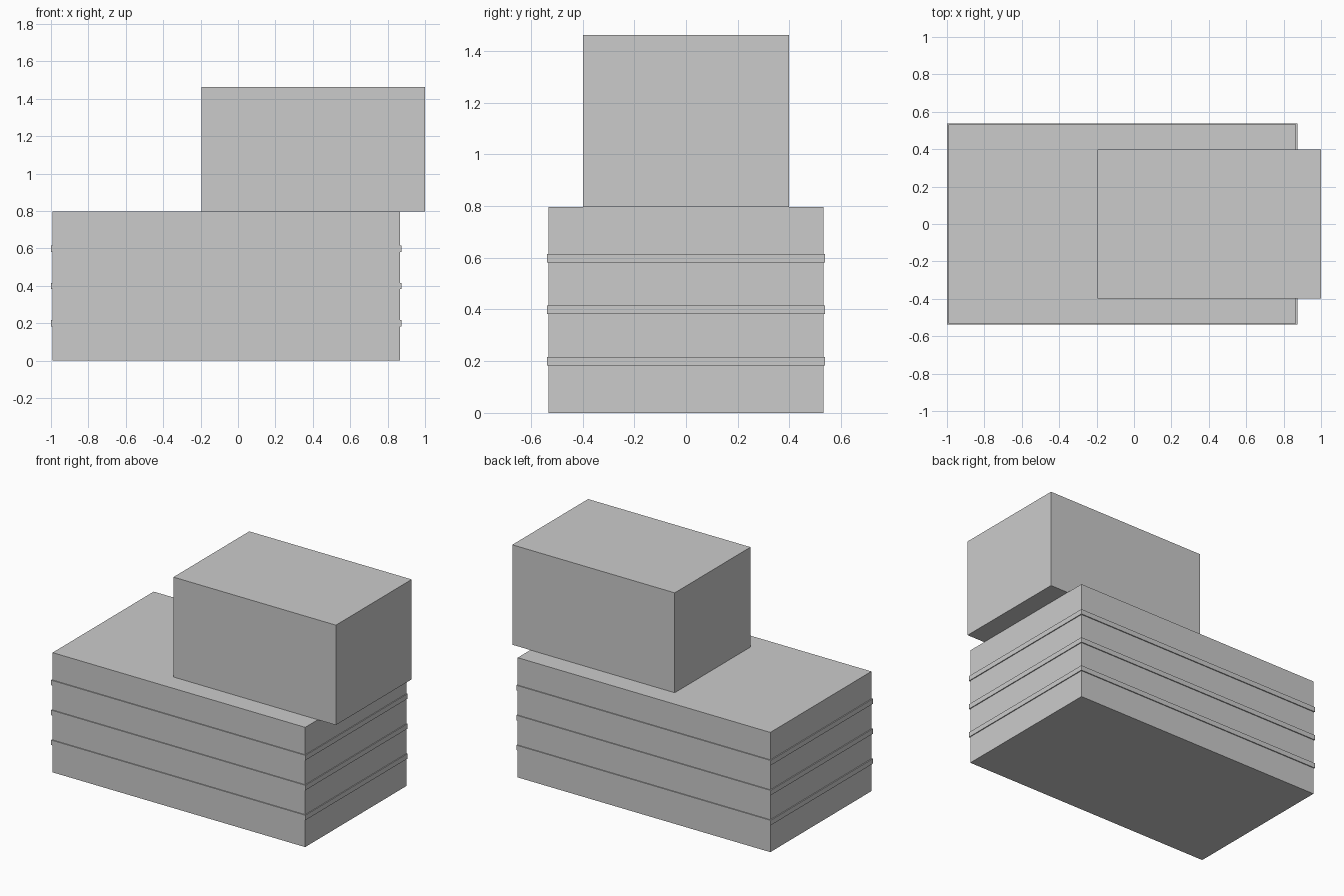
import bpy

if "Cube" in bpy.data.objects:
    bpy.data.objects.remove(bpy.data.objects["Cube"])


def box(name, x0, x1, width, z0, z1):
    """Box centred on y = 0 between the given x and z limits."""
    bpy.ops.mesh.primitive_cube_add(size=1, location=((x0 + x1) / 2, 0, (z0 + z1) / 2))
    obj = bpy.context.object
    obj.name = name
    obj.scale = (x1 - x0, width, z1 - z0)
    bpy.ops.object.transform_apply(location=False, rotation=False, scale=True)
    return obj


# Lower block
box("lower_block", -0.993, 0.867, 1.063, 0, 0.797)

# Upper block, overhanging the right end
box("upper_block", -0.196, 1.0, 0.797, 0.797, 1.462)

# Thin raised bands around the lower block
for i in range(3):
    z = 0.1993 * (i + 1)
    box(f"band_{i + 1}", -1.0, 0.873, 1.076, z - 0.0166, z + 0.0166)
